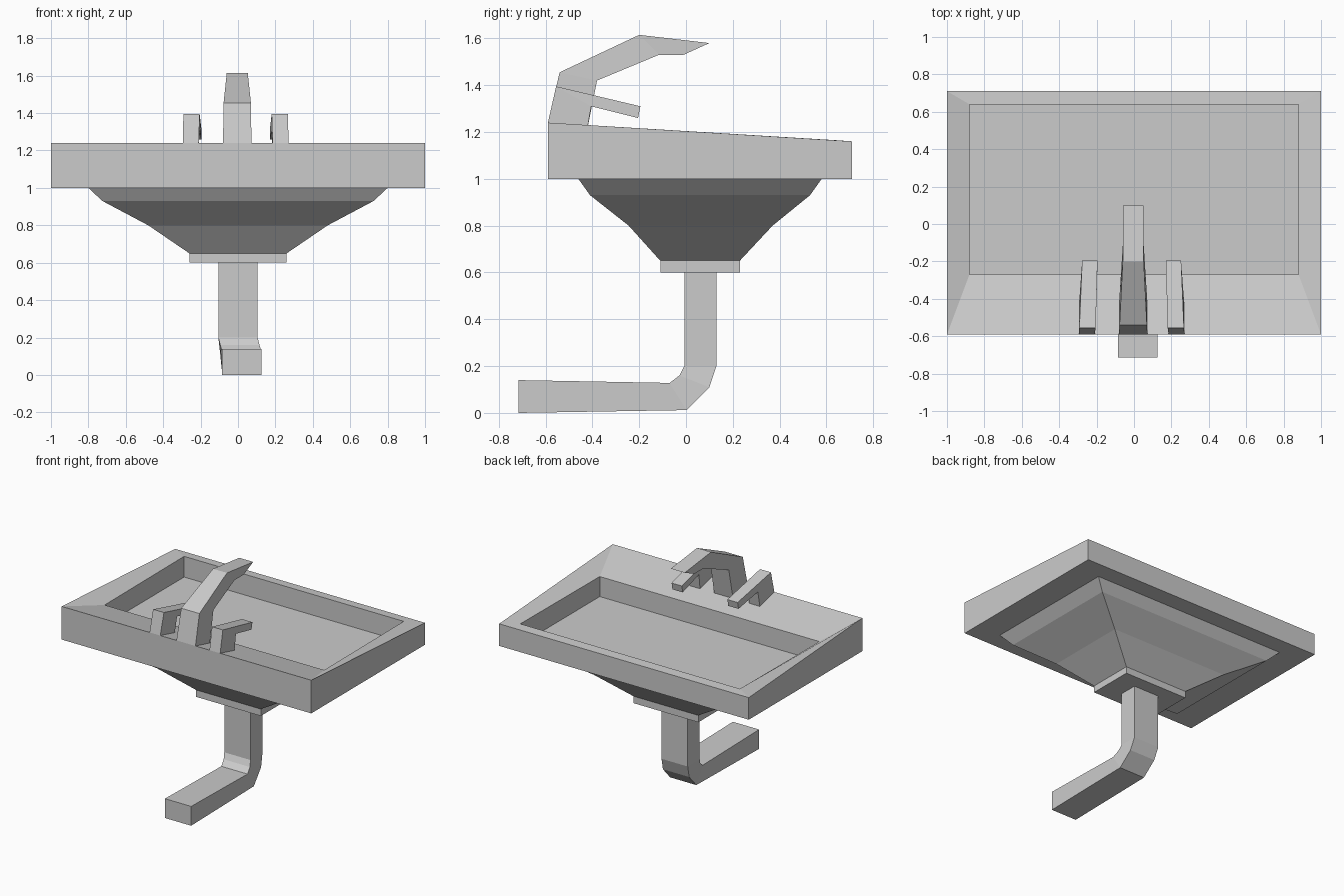
import bpy, bmesh

if "Cube" in bpy.data.objects:
    bpy.data.objects.remove(bpy.data.objects["Cube"])


def loft(name, rings):
    """Skin a closed shell through a series of four-point rings."""
    bm = bmesh.new()
    loops = [[bm.verts.new(p) for p in ring] for ring in rings]
    for a, b in zip(loops, loops[1:]):
        for i in range(4):
            j = (i + 1) % 4
            bm.faces.new((a[i], a[j], b[j], b[i]))
    bm.faces.new(loops[0])
    bm.faces.new(loops[-1])
    bmesh.ops.recalc_face_normals(bm, faces=bm.faces)
    mesh = bpy.data.meshes.new(name)
    bm.to_mesh(mesh)
    bm.free()
    obj = bpy.data.objects.new(name, mesh)
    bpy.context.collection.objects.link(obj)
    return obj


def rect(hx, y0, y1, z0, z1=None):
    """Rectangle whose height may differ between its two y ends."""
    z1 = z0 if z1 is None else z1
    return [(-hx, y0, z0), (hx, y0, z0), (hx, y1, z1), (-hx, y1, z1)]


def sweep(name, sections):
    """Sections: (outer y, outer z, inner y, inner z, x min, x max)."""
    return loft(name, [[(x0, ya, za), (x1, ya, za), (x1, yb, zb), (x0, yb, zb)]
                       for ya, za, yb, zb, x0, x1 in sections])


# Basin: recess floor, rim, slab sides, tapering bowl and drain plate
loft("basin", [
    rect(.88, -.27, .64, 1.015),
    rect(.88, -.27, .64, 1.16, 1.165),
    rect(1.0, -.59, .71, 1.24, 1.16),
    rect(1.0, -.59, .71, 1.0),
    rect(.80, -.46, .58, 1.0),
    rect(.725, -.41, .53, .93),
    rect(.48, -.245, .37, .80),
    rect(.26, -.11, .23, .65),
    rect(.26, -.11, .23, .60),
])

# Drain pipe with a bend, running out behind the bowl
sweep("drain_pipe", [
    (.13, .60, -.007, .60, -.105, .105),
    (.13, .20, -.007, .20, -.105, .105),
    (.10, .11, -.028, .16, -.095, .115),
    (.003, .012, -.07, .128, -.085, .125),
    (-.715, .0, -.715, .14, -.085, .125),
])

# Spout
sweep("spout", [
    (-.59, 1.24, -.425, 1.195, -.08, .072),
    (-.54, 1.455, -.38, 1.42, -.077, .069),
    (-.20, 1.615, -.115, 1.53, -.06, .052),
    (.10, 1.58, -.01, 1.53, -.06, .052),
])

# Two lever handles, mirrored about the spout
for side, name in ((1, "right_handle"), (-1, "left_handle")):
    def span(a, b):
        return sorted((-.0125 + side * (a + .0125), -.0125 + side * (b + .0125)))
    sweep(name, [
        (-.59, 1.24, -.425, 1.195, *span(.185, .27)),
        (-.555, 1.395, -.405, 1.31, *span(.18, .267)),
        (-.195, 1.31, -.205, 1.26, *span(.17, .252)),
    ])
